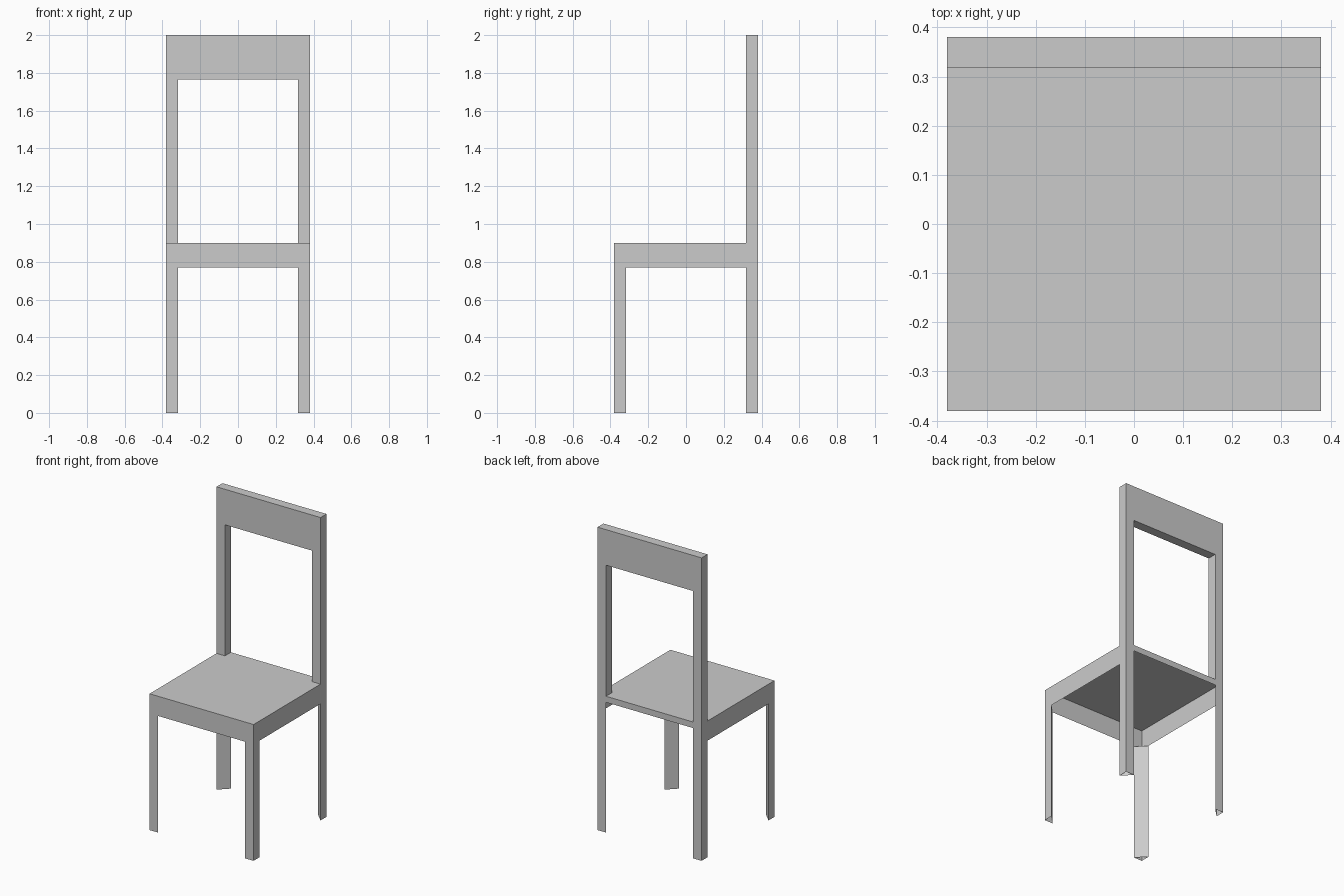
import bpy, bmesh

if "Cube" in bpy.data.objects:
    bpy.data.objects.remove(bpy.data.objects["Cube"])

H = 0.38      # half width of the chair
T = 0.062     # post and leg width
SEAT = 0.90   # seat top
APRON = 0.77  # lower edge of the front and side aprons
LIP = 0.86    # lower edge of the shallow back apron
RAIL = 1.765  # lower edge of the top rail


def finish(name, bm, fix_normals=True):
    if fix_normals:
        bmesh.ops.recalc_face_normals(bm, faces=bm.faces)
    mesh = bpy.data.meshes.new(name)
    bm.to_mesh(mesh)
    bm.free()
    bpy.context.collection.objects.link(bpy.data.objects.new(name, mesh))


def tube(name, outline, z0, z1, caps=False):
    """Upright walls along an xy outline; ends stay open unless capped."""
    bm = bmesh.new()
    low = [bm.verts.new((x, y, z0)) for x, y in outline]
    high = [bm.verts.new((x, y, z1)) for x, y in outline]
    for i in range(len(low)):
        j = (i + 1) % len(low)
        bm.faces.new((low[i], low[j], high[j], high[i]))
    if caps:
        bm.faces.new(low)
        bm.faces.new(high)
    finish(name, bm)


def rect(x0, x1, y0, y1):
    return [(x0, y0), (x1, y0), (x1, y1), (x0, y1)]


# Seat: a hollow sheet shell, open below, with a shallower back edge
bm = bmesh.new()
corners = rect(-H, H, -H, H)
top = [bm.verts.new((x, y, SEAT)) for x, y in corners]
bm.faces.new(top)
for i in range(4):
    j = (i + 1) % 4
    z = LIP if i == 2 else APRON
    low = [bm.verts.new((*corners[k], z)) for k in (i, j)]
    bm.faces.new((low[0], low[1], top[j], top[i]))
finish("seat", bm, fix_normals=False)

for side, s in (("left", -1), ("right", 1)):
    # Triangular legs with a diagonal inner face
    for end, e in (("front", -1), ("back", 1)):
        corner = [(s * H, e * H), (s * (H - T), e * H), (s * H, e * (H - T))]
        tube(f"{end}_{side}_leg", corner, 0, APRON if e < 0 else LIP)
    # Square back posts above the seat
    tube(f"{side}_back_post", rect(s * H, s * (H - T), H - T, H), SEAT, RAIL)

# Top rail of the backrest
tube("top_rail", rect(-H, H, H - T, H), RAIL, 2.0, caps=True)
